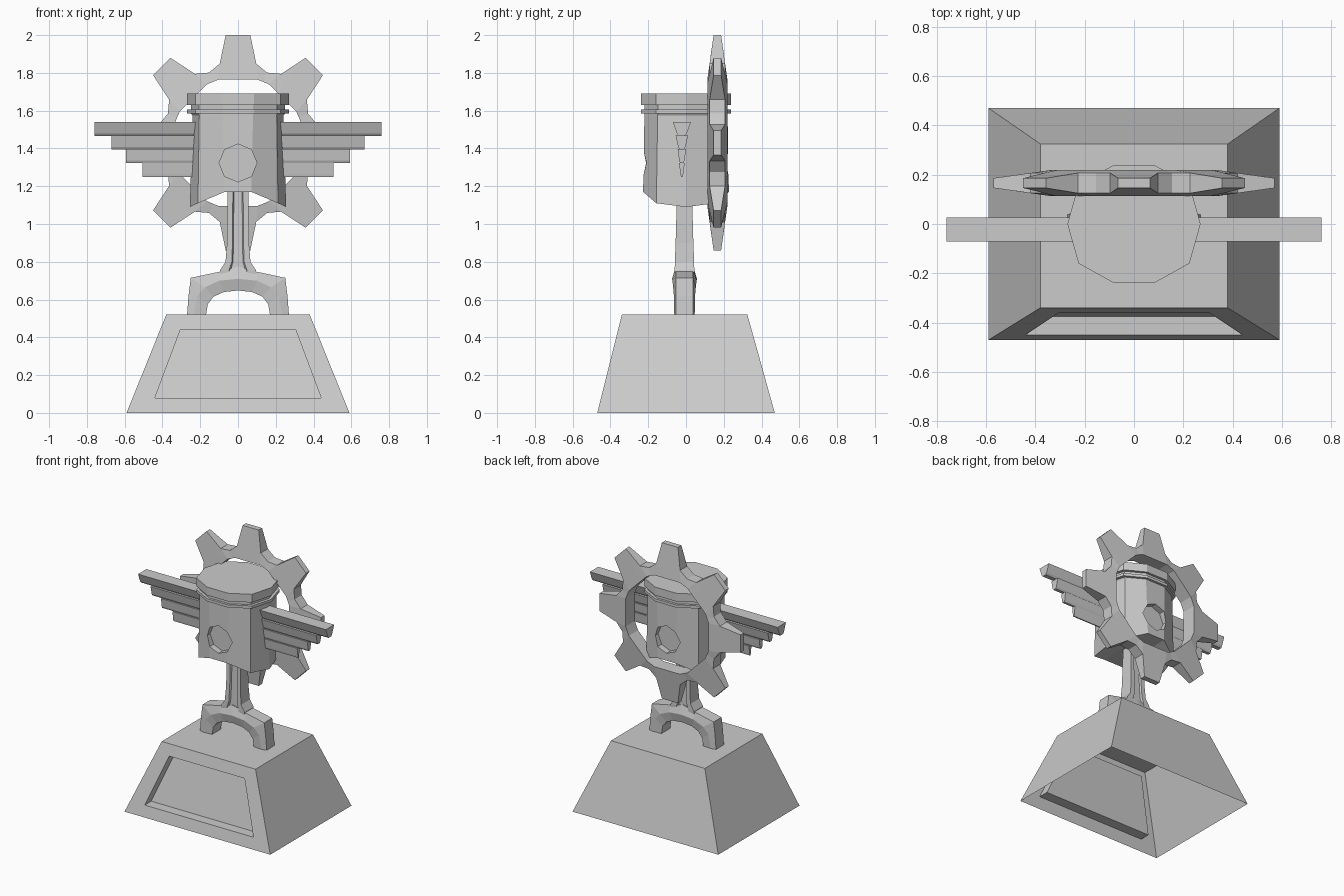
import bpy, bmesh
from math import sin, cos, radians
from mathutils import Matrix

if "Cube" in bpy.data.objects:
    bpy.data.objects.remove(bpy.data.objects["Cube"])


def finish(bm, name):
    bmesh.ops.recalc_face_normals(bm, faces=bm.faces[:])
    me = bpy.data.meshes.new(name)
    bm.to_mesh(me)
    bm.free()
    ob = bpy.data.objects.new(name, me)
    bpy.context.collection.objects.link(ob)
    return ob


def loft(name, rings, cap=True, loop=False, start_faces=None):
    """Skin closed rings of equal length; start_faces overrides the first cap."""
    bm = bmesh.new()
    vs = [[bm.verts.new(p) for p in r] for r in rings]
    n = len(vs[0])
    pairs = list(zip(vs, vs[1:])) + ([(vs[-1], vs[0])] if loop else [])
    for a, b in pairs:
        for i in range(n):
            j = (i + 1) % n
            bm.faces.new((a[i], a[j], b[j], b[i]))
    if cap and not loop:
        for f in start_faces or [range(n)]:
            bm.faces.new([vs[0][i] for i in f])
        bm.faces.new(vs[-1])
    return finish(bm, name)


# Pedestal: hollow frustum, open underneath, with a sunken front panel
def front_y(z):
    return -0.47 + 0.13 * z / 0.52


bm = bmesh.new()


def quad_ring(pts):
    return [bm.verts.new(p) for p in pts]


low = quad_ring([(-.59, -.47, 0), (.59, -.47, 0), (.59, .47, 0), (-.59, .47, 0)])
top = quad_ring([(-.38, -.34, .52), (.38, -.34, .52), (.38, .325, .52), (-.38, .325, .52)])
panel = [(-.44, .08), (.44, .08), (.305, .44), (-.305, .44)]
rim = quad_ring([(x, front_y(z), z) for x, z in panel])
sunk = quad_ring([(x, front_y(z) + .075, z) for x, z in panel])
for i in (1, 2, 3):
    j = (i + 1) % 4
    bm.faces.new((low[i], low[j], top[j], top[i]))
bm.faces.new(top)
front = [low[0], low[1], top[1], top[0]]
for i in range(4):
    j = (i + 1) % 4
    bm.faces.new((front[i], front[j], rim[j], rim[i]))
    bm.faces.new((rim[i], rim[j], sunk[j], sunk[i]))
bm.faces.new(sunk)
finish(bm, "pedestal")

# Gear: eight teeth, thick at the hole and thin at the tips
tooth = [(-6.5, .574, -6.5, .337), (6.5, .574, 6.5, .337), (13, .43, 17, .35),
         (22.5, .402, 22.5, .349), (32, .43, 28, .35)]
of, ob_, inn_b, inn_f = [], [], [], []
for k in range(8):
    for ao, ro, ai, ri in tooth:
        half = .02 if ro > .5 else .041
        for lst, a, r, h in ((of, ao, ro, -half), (ob_, ao, ro, half),
                             (inn_b, ai, ri, .053), (inn_f, ai, ri, -.053)):
            t = radians(a + 45 * k)
            lst.append((r * sin(t), .166 + h, 1.43 + r * cos(t)))
loft("gear", [of, ob_, inn_b, inn_f], loop=True)


# Piston: ten-sided, arched skirt below, ring grooves near the crown
def decagon(a, b, c, z):
    """Ring from three quarter points: side, corner, front."""
    pts = [a, b, c, (-c[0], c[1]), (-b[0], b[1]), (-a[0], 0),
           (-b[0], -b[1]), (-c[0], -c[1]), (c[0], -c[1]), (b[0], -b[1])]
    zs = z if isinstance(z, tuple) else (z, z, z)
    order = [0, 1, 2, 2, 1, 0, 1, 2, 2, 1]
    return [(x, y, zs[o]) for (x, y), o in zip(pts, order)]


body = [decagon((.255, 0), (.212, .157), (.07, .227), (1.09, 1.11, 1.17)),
        decagon((.24, 0), (.205, .15), (.08, .22), 1.575)]
for wide, z in ((0, 1.585), (1, 1.585), (1, 1.605), (0, 1.605), (0, 1.63), (1, 1.63), (1, 1.69)):
    if wide:
        body.append(decagon((.27, 0), (.225, .16), (.086, .237), z))
    else:
        body.append(decagon((.25, 0), (.207, .148), (.08, .22), z))
piston = loft("piston", body, start_faces=[(0, 1, 9), (1, 2, 8, 9), (2, 3, 7, 8),
                                           (3, 4, 6, 7), (4, 5, 6)])

# Octagonal pin sockets, front and back
for s, label in ((-1, "front"), (1, "back")):
    rings = [[(.1 * cos(radians(45 * i)), s * y, 1.323 + .1 * sin(radians(45 * i)))
              for i in range(8)] for y in (.18, .3)]
    cutter = loft("pin_socket_cutter_" + label, rings)
    cutter.hide_render = True
    cutter.hide_viewport = True
    cutter.display_type = 'WIRE'
    mod = piston.modifiers.new("pin_socket_" + label, 'BOOLEAN')
    mod.operation = 'DIFFERENCE'
    mod.solver = 'EXACT'
    mod.object = cutter

# Wings: four stacked slats per side, narrowing downwards
slats = [(.76, 1.54, .048, .026), (.67, 1.468, .033, .019),
         (.593, 1.396, .022, .014), (.505, 1.322, .015, .007)]
for s, side in ((-1, "left"), (1, "right")):
    for n, (reach, z, wt, wb) in enumerate(slats):
        sec = [(-wt, z), (wt, z), (wb, z - .06), (wb * .6, z - .073),
               (-wb * .6, z - .073), (-wb, z - .06)]
        loft(f"wing_slat_{side}_{n + 1}",
             [[(s * x, y - .022, zz) for y, zz in sec] for x in (.19, reach)])

# Connecting rod shank: I-section
levels = [(.70, .10, .05), (.755, .095, .052), (.80, .066, .051), (.90, .058, .047),
          (1.08, .056, .042), (1.25, .054, .04)]
rings = []
for z, w, d in levels:
    g, e = w * .5, d - .012
    q = [(-w, -d), (-g, -d), (-g * .8, -e), (g * .8, -e), (g, -d), (w, -d),
         (w, d), (g, d), (g * .8, e), (-g * .8, e), (-g, d), (-w, d)]
    rings.append([(x, y - .008, z) for x, y in q])
loft("rod_shank", rings)

# Rod big end: half arch with a raised ridge between bore and shoulder
half = [((.17, .515), (.235, .515), (.27, .515), .054),
        ((.16, .575), (.215, .62), (.262, .62), .056),
        ((.13, .615), (.175, .665), (.25, .715), .06),
        ((.075, .64), (.10, .70), (.10, .747), .064),
        ((0, .648), (0, .71), (0, .775), .066)]
stations = [[(-p[0], p[1]) for p in st[:3]] + [st[3]] for st in half[:-1]]
stations += [list(st) for st in reversed(half)]
rings = []
for a, m, o, h in stations:
    sec = [(a, -.05), (m, -h), (o, -.046), (o, .046), (m, h), (a, .05)]
    rings.append([(p[0], y - .008, p[1]) for p, y in sec])
loft("rod_big_end", rings)
